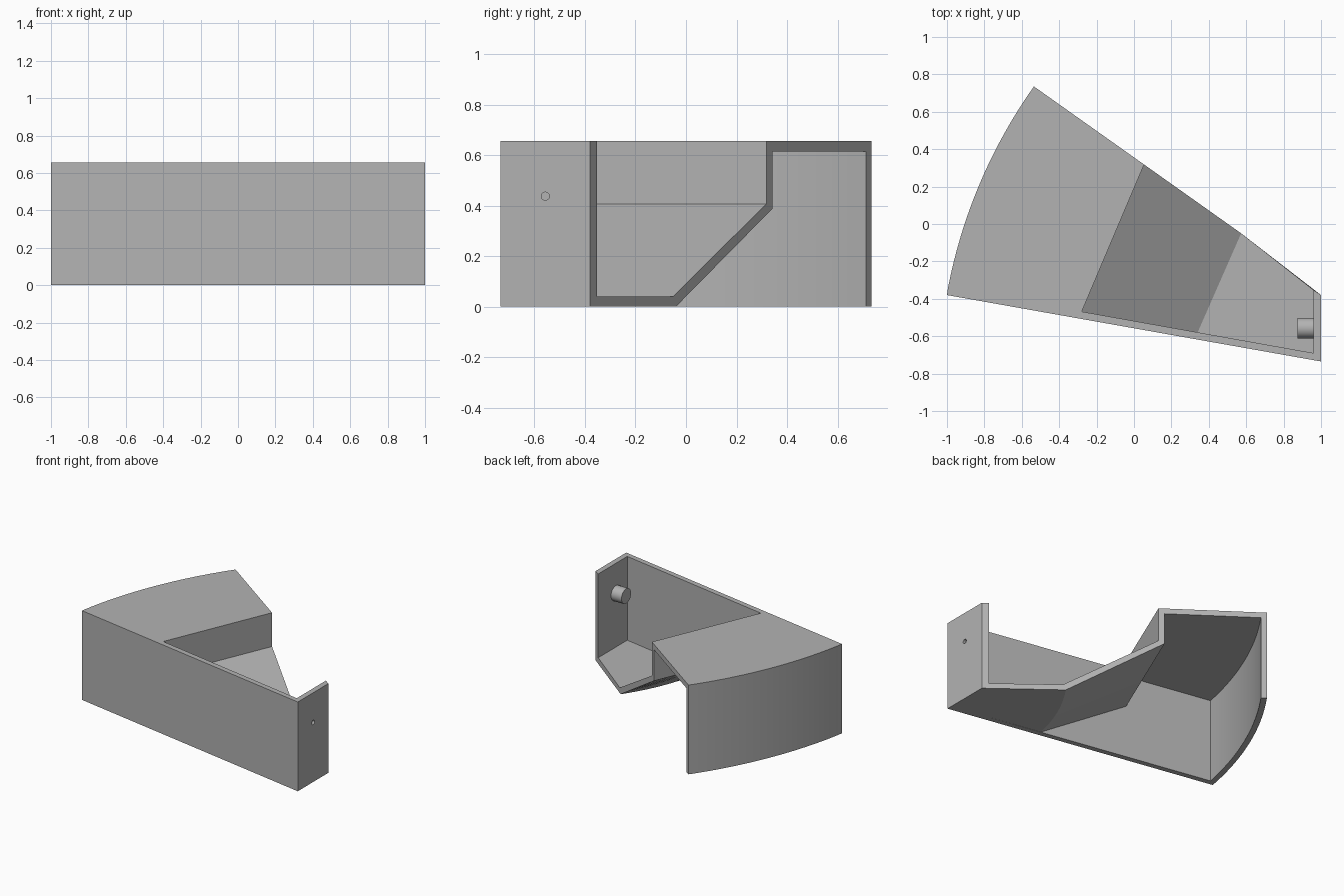
import bpy, bmesh, math
from mathutils import Vector

if "Cube" in bpy.data.objects:
    bpy.data.objects.remove(bpy.data.objects["Cube"])

grey = bpy.data.materials.new("plain grey")
grey.use_nodes = True
grey.diffuse_color = (0.45, 0.45, 0.45, 1)
grey.node_tree.nodes["Principled BSDF"].inputs["Base Color"].default_value = grey.diffuse_color

H, T = 0.655, 0.04            # overall height, wall thickness
HUB = Vector((1.72, -0.863))  # centre of the sector
FRONT, BACK = 0.1757, 0.6166  # angles of the two straight sides
STEPS = 24


def polar(r, a):
    return HUB + r * Vector((-math.cos(a), math.sin(a)))


def wall_point(x):
    """Point on the inner face of the front wall."""
    return Vector((x, -0.69 + (0.96 - x) * 0.1776))


def straight(x, end, z):
    start, end = wall_point(x), Vector(end)
    return lambda t: (*start.lerp(end, t), z)


def arc(r, z):
    a0 = FRONT + math.asin(T / r)
    return lambda t: (*polar(r, a0 + (BACK - a0) * t), z)


def loft(name, tracks, steps):
    """Closed profile whose corners each follow a track from t=0 to t=1."""
    bm = bmesh.new()
    rings = [[bm.verts.new(f(i / steps)) for f in tracks] for i in range(steps + 1)]
    n = len(tracks)
    for a, b in zip(rings, rings[1:]):
        for k in range(n):
            j = (k + 1) % n
            bm.faces.new((a[k], a[j], b[j], b[k]))
    bm.faces.new(rings[0])
    bm.faces.new(rings[-1][::-1])
    bmesh.ops.recalc_face_normals(bm, faces=bm.faces)
    mesh = bpy.data.meshes.new(name)
    bm.to_mesh(mesh)
    bm.free()
    mesh.materials.append(grey)
    obj = bpy.data.objects.new(name, mesh)
    bpy.context.collection.objects.link(obj)
    return obj


def rod(name, radius, x0, x1):
    bpy.ops.mesh.primitive_cylinder_add(
        vertices=32, radius=radius, depth=x1 - x0,
        location=((x0 + x1) / 2, -0.557, 0.437), rotation=(0, math.pi / 2, 0))
    obj = bpy.context.object
    obj.name = name
    obj.data.materials.append(grey)
    return obj


# Stepped shell: end wall, floor, ramp, riser, roof and curved outer wall
R = 2.764
ramp_foot, ramp_head = polar(1.406, BACK), polar(2.042, BACK)
under_head = polar(2.083, BACK)
end_in, end_out = (0.96, -0.353), (1, -0.38)
shell = loft("stepped_shell", [
    straight(0.96, end_in, H),
    straight(0.96, end_in, T),
    straight(0.34, ramp_foot, T),
    straight(-0.28, ramp_head, 0.407),
    straight(-0.28, ramp_head, H),
    arc(R, H),
    arc(R, 0),
    arc(R - T, 0),
    arc(R - T, H - T),
    straight(-0.32, under_head, H - T),
    straight(-0.32, under_head, 0.387),
    arc(1.424, 0),
    straight(1, end_out, 0),
    straight(1, end_out, H),
], STEPS)

# Straight front wall
outline = [(-1, -0.38), (1, -0.735), wall_point(1), polar(R, FRONT + math.asin(T / R))]
wall = loft("front_wall", [lambda t, p=p: (p[0], p[1], H * t) for p in outline], 1)

# Pivot pin with a blind hole from outside
pin = rod("pivot_pin", 0.055, 0.875, 0.965)
cutter = rod("hole_cutter", 0.016, 0.92, 1.02)
cutter.hide_render = True
for obj in (shell, pin):
    mod = obj.modifiers.new("hole", 'BOOLEAN')
    mod.operation, mod.solver, mod.object = 'DIFFERENCE', 'EXACT', cutter
    bpy.context.view_layer.objects.active = obj
    bpy.ops.object.modifier_apply(modifier=mod.name)
bpy.data.objects.remove(cutter)

for obj in bpy.data.objects:
    obj.select_set(obj in (shell, wall, pin))
bpy.context.view_layer.objects.active = shell
bpy.ops.object.shade_smooth_by_angle(angle=math.radians(20))
